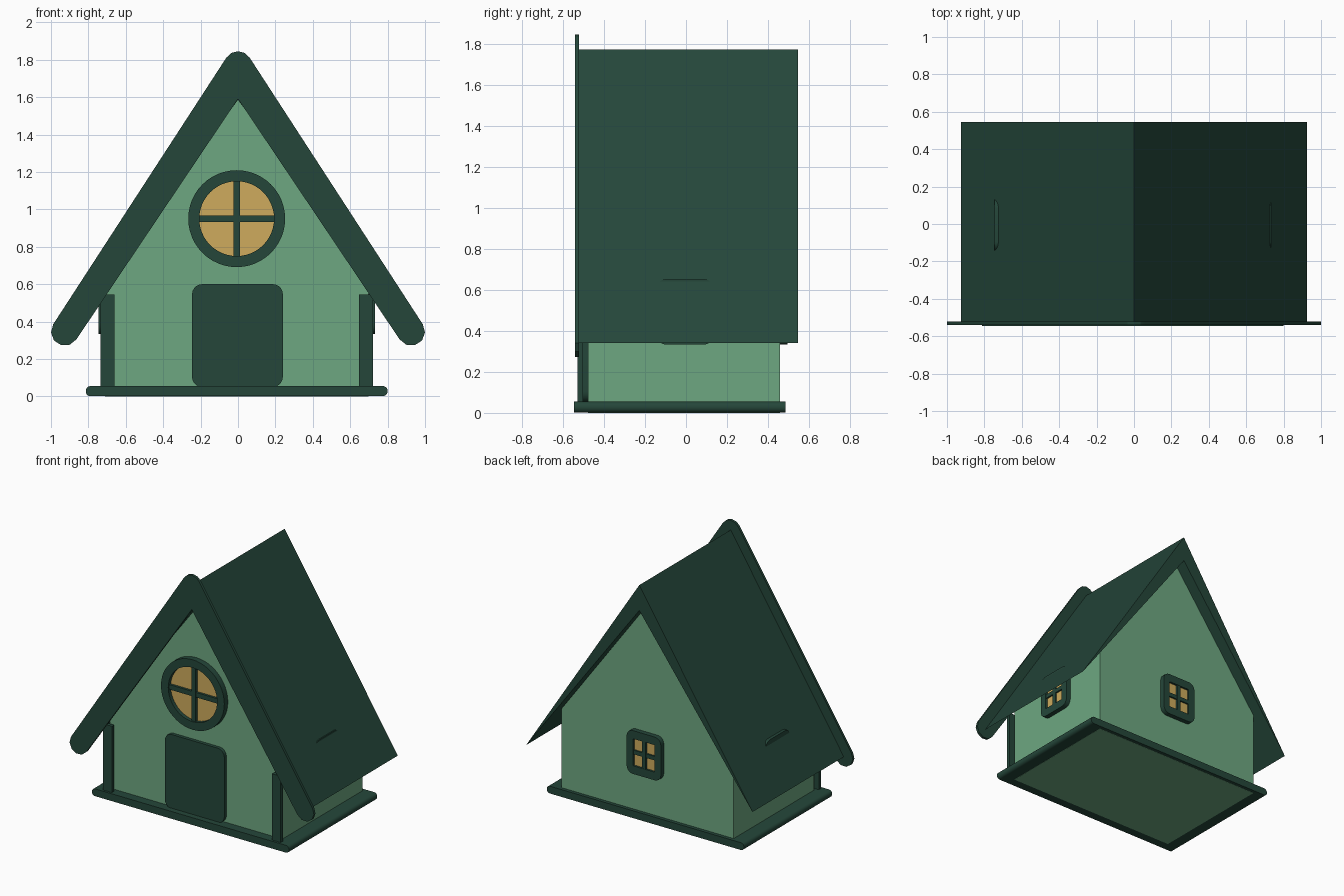
import bpy, bmesh
from math import sin, cos, pi, radians

if "Cube" in bpy.data.objects:
    bpy.data.objects.remove(bpy.data.objects["Cube"], do_unlink=True)


def material(name, rgb):
    m = bpy.data.materials.new(name)
    m.use_nodes = True
    m.diffuse_color = (*rgb, 1)
    m.node_tree.nodes["Principled BSDF"].inputs["Base Color"].default_value = (*rgb, 1)
    return m


GREEN = material("light green walls", (0.155, 0.39, 0.22))
DARK = material("dark green trim", (0.018, 0.062, 0.042))
GOLD = material("gold glass", (0.62, 0.41, 0.11))


def arc(cx, cz, r, a0, a1, n):
    """Points on an arc, angles in degrees."""
    angles = [radians(a0 + (a1 - a0) * i / n) for i in range(n + 1)]
    return [(cx + r * cos(a), cz + r * sin(a)) for a in angles]


def rounded(cx, cz, w, h, r, n=5):
    """Outline of a rectangle with rounded corners."""
    pts = []
    for k, (sx, sz) in enumerate([(1, 1), (-1, 1), (-1, -1), (1, -1)]):
        pts += arc(cx + sx * (w / 2 - r), cz + sz * (h / 2 - r), r, 90 * k, 90 * k + 90, n)
    return pts


def circle(cx, cz, r, n=48):
    return arc(cx, cz, r, 0, 360, n)[:-1]


def finish(name, bm, mat, place):
    bmesh.ops.recalc_face_normals(bm, faces=bm.faces)
    me = bpy.data.meshes.new(name)
    bm.to_mesh(me)
    bm.free()
    me.materials.append(mat)
    ob = bpy.data.objects.new(name, me)
    bpy.context.collection.objects.link(ob)
    x, y, turn = place
    ob.location = (x, y, 0)
    ob.rotation_euler.z = radians(turn)
    bpy.ops.object.select_all(action="DESELECT")
    ob.select_set(True)
    bpy.context.view_layer.objects.active = ob
    bpy.ops.object.shade_smooth_by_angle(angle=radians(20))
    return ob


def prism(name, outline, y0, y1, mat, place=(0, 0, 0)):
    """Extrude an x-z outline from y0 to y1."""
    bm = bmesh.new()
    a, b = [[bm.verts.new((x, y, z)) for x, z in outline] for y in (y0, y1)]
    bm.faces.new(a)
    bm.faces.new(b)
    for i in range(len(a)):
        bm.faces.new((a[i - 1], a[i], b[i], b[i - 1]))
    return finish(name, bm, mat, place)


def ring(name, outer, inner, y0, y1, mat, place=(0, 0, 0)):
    """Frame between two outlines that have the same number of points."""
    bm = bmesh.new()
    loops = [[bm.verts.new((x, y, z)) for x, z in o]
             for o, y in ((outer, y0), (outer, y1), (inner, y1), (inner, y0))]
    for k in range(4):
        p, q = loops[k - 1], loops[k]
        for i in range(len(p)):
            bm.faces.new((p[i - 1], p[i], q[i], q[i - 1]))
    return finish(name, bm, mat, place)


def rect(cx, cz, w, h):
    x, z = w / 2, h / 2
    return [(cx - x, cz - z), (cx + x, cz - z), (cx + x, cz + z), (cx - x, cz + z)]


MID = -0.007            # the house sits slightly off the roof's centre
HALF = 0.705            # half width of the walls
FRONT, BACK = -0.478, 0.459
EAVE_X, EAVE_Z, RIDGE, SOFFIT = 0.926, 0.342, 1.773, 1.585

# Walls and floor plate
wall_top = SOFFIT - HALF * (SOFFIT - EAVE_Z) / EAVE_X
prism("walls", [(MID - HALF, 0), (MID + HALF, 0), (MID + HALF, wall_top),
                (0, SOFFIT), (MID - HALF, wall_top)], FRONT, BACK, GREEN)
prism("floor_plate", rounded(MID, 0.028, 1.613, 0.054, 0.025), -0.546, 0.485, DARK)

# Roof, tapering to a thin edge at the eaves
prism("roof", [(0, RIDGE), (EAVE_X, EAVE_Z), (0, SOFFIT), (-EAVE_X, EAVE_Z)],
      -0.524, 0.546, DARK)

# Gable board with rounded ends
right_end = arc(EAVE_X, EAVE_Z + 0.003, 0.074, 33, -147, 5)
left_end = [(-x, z) for x, z in reversed(right_end)]
prism("gable_board", arc(0, 1.771, 0.074, 147, 33, 4) + right_end
      + [(0, 1.59)] + left_end, -0.541, -0.522, DARK)

# Front corner posts
for side, label in ((1, "left"), (-1, "right")):
    prism(label + "_post", rect(MID + side * 0.691, 0.298, 0.073, 0.494),
          -0.53, -0.503, DARK)

# Door
prism("door", rounded(-0.003, 0.325, 0.486, 0.55, 0.055), -0.503, FRONT + 0.01, DARK)

# Round window
WZ = 0.95
ring("round_window_frame", circle(MID, WZ, 0.259), circle(MID, WZ, 0.2),
     -0.52, FRONT + 0.01, DARK)
prism("round_window_glass", circle(MID, WZ, 0.205), -0.492, FRONT + 0.01, GOLD)
prism("round_window_upright", rect(MID, WZ, 0.036, 0.41), -0.51, -0.485, DARK)
prism("round_window_crossbar", rect(MID, WZ, 0.41, 0.036), -0.509, -0.485, DARK)

# Small square windows on the back and both sides
CZ = 0.493
for label, place in (("back", (0, BACK, 180)),
                     ("left", (MID + HALF, -0.005, 90)),
                     ("right", (MID - HALF, -0.005, -90))):
    name = label + "_window_"
    ring(name + "frame", rounded(0, CZ, 0.28, 0.32, 0.05),
         rounded(0, CZ, 0.175, 0.2, 0.004), -0.035, 0.01, DARK, place)
    prism(name + "glass", rect(0, CZ, 0.18, 0.205), -0.02, 0.01, GOLD, place)
    prism(name + "upright", rect(0, CZ, 0.03, 0.205), -0.033, -0.01, DARK, place)
    prism(name + "crossbar", rect(0, CZ, 0.18, 0.03), -0.032, -0.01, DARK, place)
